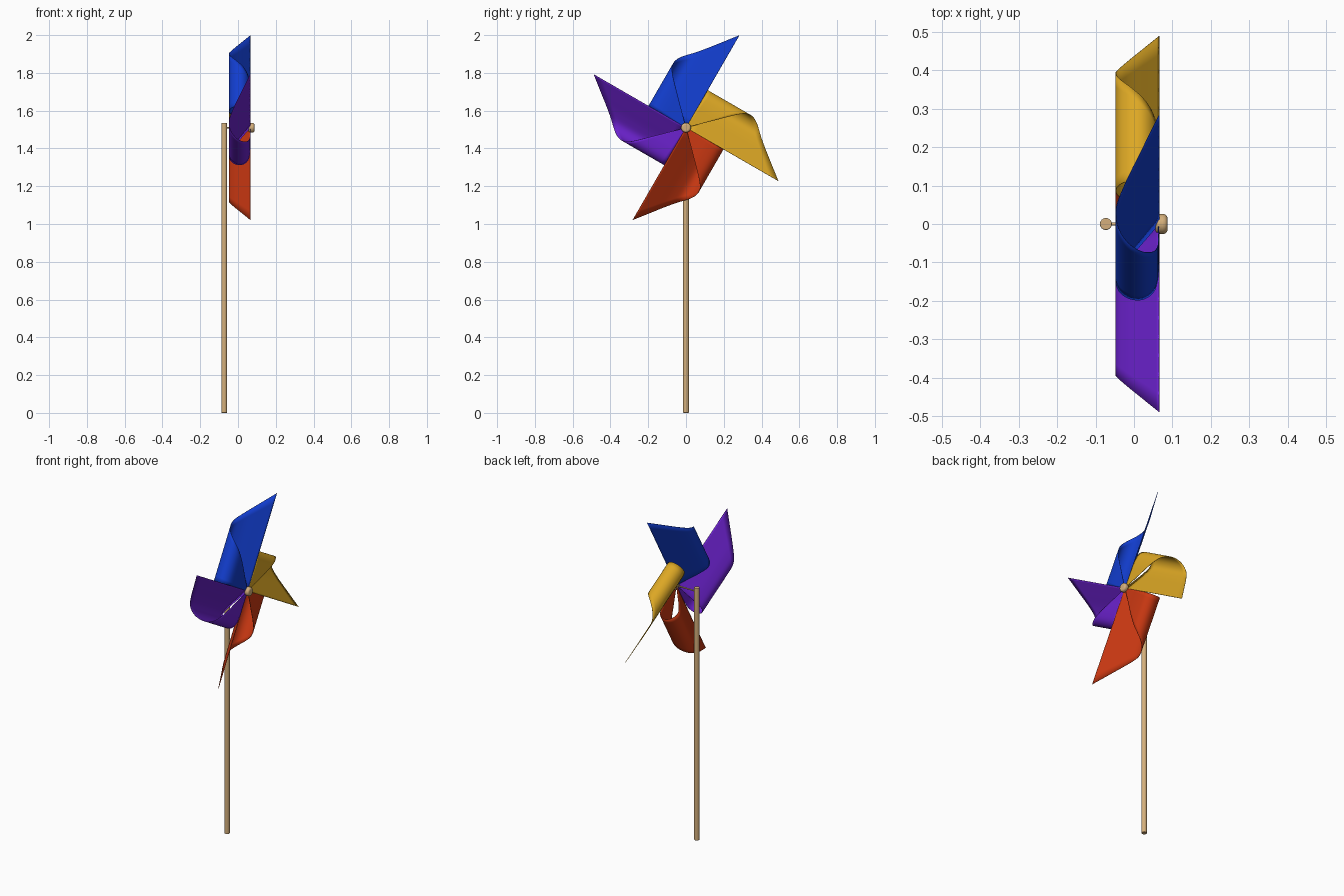
import bpy, bmesh, math
from mathutils import Vector

if "Cube" in bpy.data.objects:
    bpy.data.objects.remove(bpy.data.objects["Cube"])

HUB_Z = 1.51
REACH = 0.564          # hub to blade tip


def material(name, rgb):
    m = bpy.data.materials.new(name)
    m.diffuse_color = (*rgb, 1)
    m.use_nodes = True
    m.node_tree.nodes["Principled BSDF"].inputs["Base Color"].default_value = m.diffuse_color
    return m


wood = material("light_wood", (0.66, 0.43, 0.20))
papers = [("blue", (0.006, 0.047, 0.62)),
          ("purple", (0.15, 0.016, 0.62)),
          ("red", (0.60, 0.040, 0.006)),
          ("yellow", (0.72, 0.39, 0.018))]

# Curl cross-section (sideways, depth): from the tip edge, round the back, to the hub
CURL = [(0, .065), (.06, .02), (.12, -.024), (.165, -.047), (.203, -.038),
        (.225, -.01), (.226, .025), (.2, .053), (.15, .063), (.08, .064), (0, .064)]


def smooth_curve(pts, count):
    """Catmull-Rom through pts, resampled evenly by length."""
    p = [Vector(q) for q in pts]
    p = [2 * p[0] - p[1]] + p + [2 * p[-1] - p[-2]]
    dense = []
    for i in range(1, len(p) - 2):
        a, b, c, d = p[i - 1:i + 3]
        for k in range(20):
            t = k / 20
            dense.append(0.5 * (2 * b + (c - a) * t + (2 * a - 5 * b + 4 * c - d) * t * t
                                + (3 * b - a - 3 * c + d) * t ** 3))
    dense.append(p[-2])
    dist = [0]
    for a, b in zip(dense, dense[1:]):
        dist.append(dist[-1] + (b - a).length)
    out, j = [], 0
    for i in range(count + 1):
        s = dist[-1] * i / count
        while j < len(dist) - 2 and dist[j + 1] < s:
            j += 1
        f = (s - dist[j]) / (dist[j + 1] - dist[j])
        out.append(dense[j].lerp(dense[j + 1], f))
    return out


def blade(name, angle, mat):
    """Triangular paper sheet rolled about its hub-to-tip direction."""
    u = Vector((0, math.cos(angle), math.sin(angle)))
    v = Vector((0, -math.sin(angle), math.cos(angle)))
    ns, nu = 56, 10
    bm = bmesh.new()
    rows = []
    for i, c in enumerate(smooth_curve(CURL, ns)):
        width = REACH * (1 - i / ns)
        rows.append([bm.verts.new(Vector((c.y, 0, HUB_Z)) + v * c.x + u * width * k / nu)
                     for k in range(nu + 1)])
    for a, b in zip(rows, rows[1:]):
        for k in range(nu):
            bm.faces.new((a[k], a[k + 1], b[k + 1], b[k]))
    bmesh.ops.remove_doubles(bm, verts=bm.verts, dist=1e-5)
    me = bpy.data.meshes.new(name)
    bm.to_mesh(me)
    bm.free()
    me.materials.append(mat)
    ob = bpy.data.objects.new(name, me)
    bpy.context.collection.objects.link(ob)
    me.shade_smooth()
    mod = ob.modifiers.new("paper_thickness", "SOLIDIFY")
    mod.thickness = 0.002
    mod.offset = 0


def rod(name, radius, start, end, bevel=0.0, sides=32):
    a, b = Vector(start), Vector(end)
    bpy.ops.mesh.primitive_cylinder_add(vertices=sides, radius=radius, depth=(b - a).length,
                                        location=(a + b) / 2,
                                        rotation=(b - a).to_track_quat('Z', 'Y').to_euler())
    ob = bpy.context.object
    ob.name = name
    ob.data.materials.append(wood)
    if bevel:
        mod = ob.modifiers.new("rounding", "BEVEL")
        mod.width = bevel
        mod.segments = 5
    bpy.ops.object.shade_smooth_by_angle(angle=math.radians(40))


# Four curled blades
for i, (colour, rgb) in enumerate(papers):
    blade(colour + "_blade", math.radians(60 + 90 * i), material(colour + "_paper", rgb))

# Stick, axle pin and front bead
rod("stick", 0.0155, (-0.073, 0, 0), (-0.073, 0, 1.535), 0.003)
rod("axle_pin", 0.004, (-0.073, 0, HUB_Z), (0.07, 0, HUB_Z), sides=16)
rod("hub_bead", 0.026, (0.056, 0, HUB_Z), (0.087, 0, HUB_Z), 0.011)
